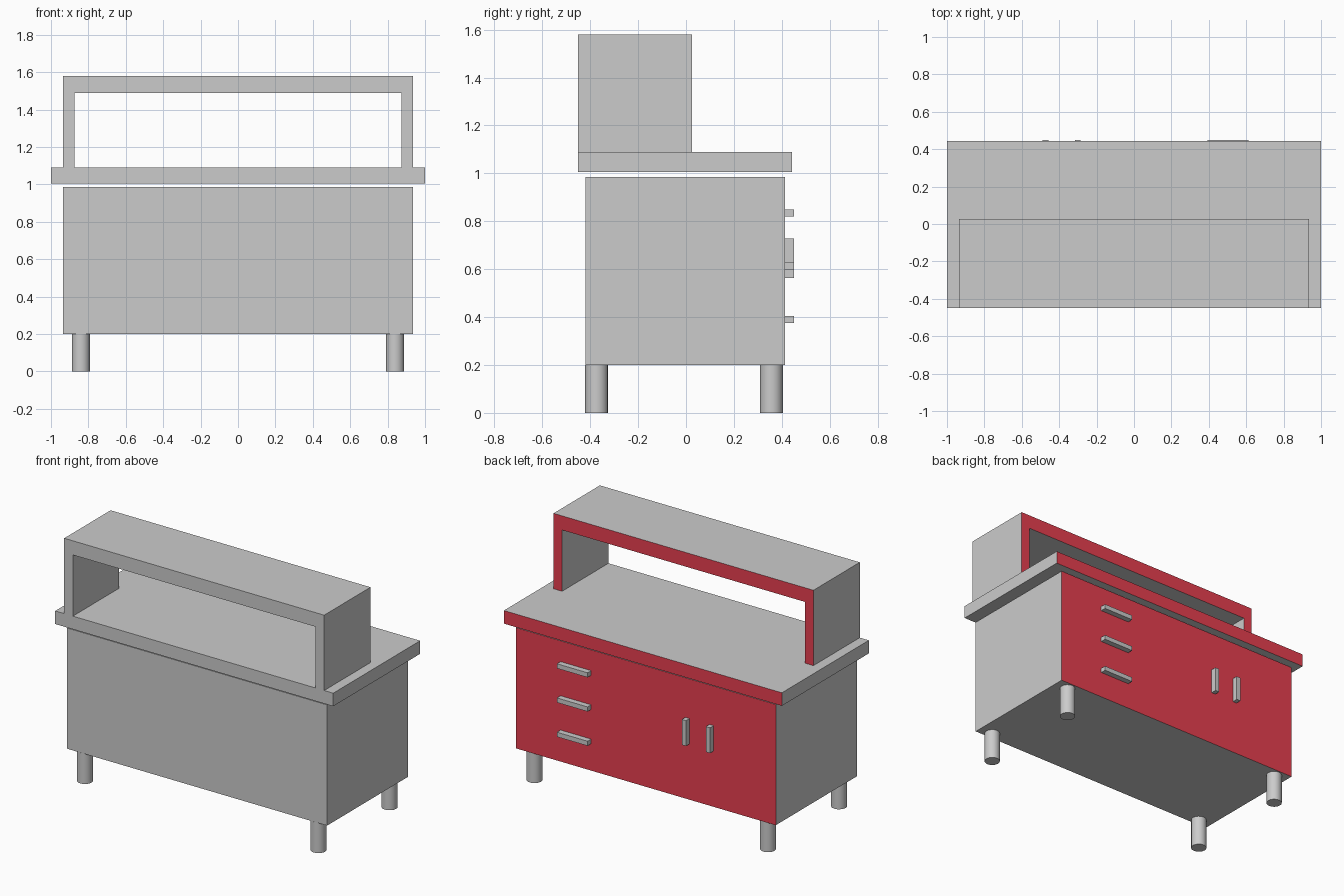
import bpy, bmesh
from mathutils import Vector

if "Cube" in bpy.data.objects:
    bpy.data.objects.remove(bpy.data.objects["Cube"])

grey = bpy.data.materials.new("grey_metal")
grey.diffuse_color = (0.8, 0.8, 0.8, 1)
grey.use_nodes = True
grey.node_tree.nodes["Principled BSDF"].inputs["Base Color"].default_value = grey.diffuse_color
red = bpy.data.materials.new("red_panel")
red.diffuse_color = (0.8, 0.05, 0.08, 1)
red.use_nodes = True
red.node_tree.nodes["Principled BSDF"].inputs["Base Color"].default_value = red.diffuse_color


def prism(name, profile, y0, y1, red_back=False):
    """Extrude an x-z profile from y0 to y1; optionally paint the +y face red."""
    bm = bmesh.new()
    face = bm.faces.new([bm.verts.new((x, y0, z)) for x, z in profile])
    ext = bmesh.ops.extrude_face_region(bm, geom=[face])["geom"]
    moved = [v for v in ext if isinstance(v, bmesh.types.BMVert)]
    bmesh.ops.translate(bm, verts=moved, vec=Vector((0, y1 - y0, 0)))
    bmesh.ops.recalc_face_normals(bm, faces=bm.faces)
    if red_back:
        for f in bm.faces:
            f.material_index = int(f.normal.y > 0.9)
    mesh = bpy.data.meshes.new(name)
    bm.to_mesh(mesh)
    bm.free()
    if red_back:
        mesh.materials.append(grey)
        mesh.materials.append(red)
    obj = bpy.data.objects.new(name, mesh)
    bpy.context.collection.objects.link(obj)
    return obj


def box(name, x0, x1, y0, y1, z0, z1, red_back=False):
    return prism(name, [(x0, z0), (x1, z0), (x1, z1), (x0, z1)], y0, y1, red_back)


# Cabinet body and the worktop floating just above it
box("cabinet", -0.935, 0.935, -0.42, 0.413, 0.2, 0.985, True)
box("worktop", -1, 1, -0.45, 0.443, 1.005, 1.09, True)

# Raised shelf: an upside-down U standing on the worktop
prism("raised_shelf", [(-0.935, 1.09), (-0.935, 1.58), (0.935, 1.58), (0.935, 1.09),
                       (0.873, 1.09), (0.873, 1.488), (-0.873, 1.488), (-0.873, 1.09)],
      -0.45, 0.026, True)

# Drawer handles
for i, z in enumerate((0.835, 0.613, 0.39)):
    box(f"drawer_handle_{i + 1}", 0.393, 0.613, 0.413, 0.45, z - 0.015, z + 0.015)

# Door handles
for side, x in (("left", -0.473), ("right", -0.3)):
    box(f"door_handle_{side}", x - 0.015, x + 0.015, 0.413, 0.45, 0.563, 0.728)

# Round legs
for sx, side in ((-1, "left"), (1, "right")):
    for y, end in ((-0.373, "front"), (0.357, "back")):
        bpy.ops.mesh.primitive_cylinder_add(vertices=16, radius=0.048, depth=0.2,
                                            location=(sx * 0.84, y, 0.1))
        bpy.context.object.name = f"leg_{end}_{side}"
        bpy.ops.object.shade_smooth_by_angle()
